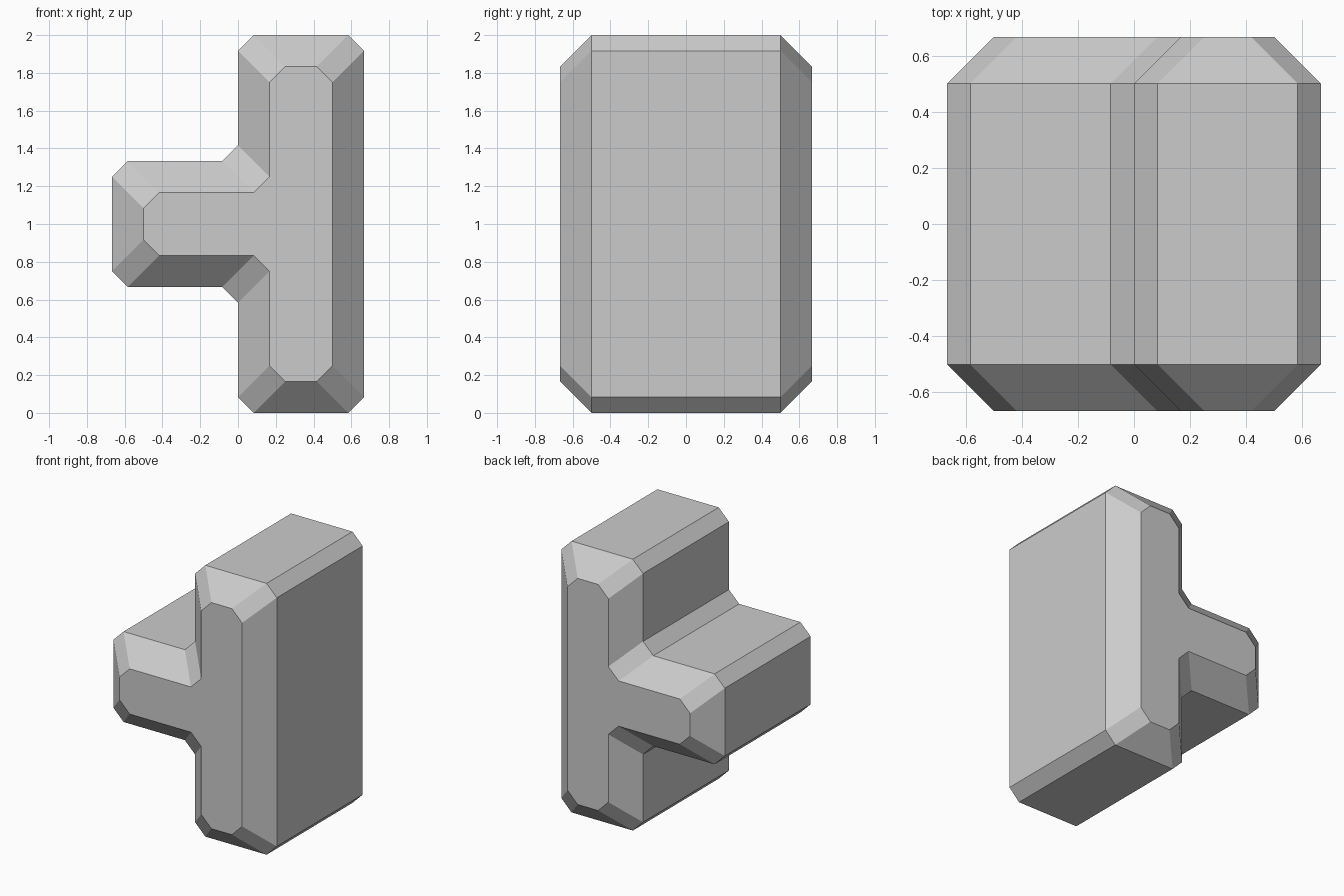
import bpy, bmesh
from mathutils import Vector

if "Cube" in bpy.data.objects:
    bpy.data.objects.remove(bpy.data.objects["Cube"])

T = 2 / 3      # arm thickness
CUT = T / 8    # corner chamfer
INSET = T / 4  # bevel towards the front and back caps

# Corners of the sideways T, each with its inward diagonal (x, z)
corners = [
    (T, 0, -1, 1), (T, 2, -1, -1), (0, 2, 1, -1), (0, 2 * T, 1, -1),
    (-T, 2 * T, 1, -1), (-T, T, 1, 1), (0, T, 1, 1), (0, 0, 1, 1),
]


def section(y, inset):
    """Chamfered T outline at depth y, shrunk by the inset."""
    pts = [Vector((x + dx * inset, y, z + dz * inset)) for x, z, dx, dz in corners]
    ring = []
    for i, p in enumerate(pts):
        for q in (pts[i - 1], pts[(i + 1) % len(pts)]):
            ring.append(p + (q - p).normalized() * CUT)
    return ring


# Loft through the four outlines and cap both ends
bm = bmesh.new()
rings = [[bm.verts.new(p) for p in section(y, s)]
         for y, s in ((-T, INSET), (-0.5, 0), (0.5, 0), (T, INSET))]
for a, b in zip(rings, rings[1:]):
    for i in range(len(a)):
        j = (i + 1) % len(a)
        bm.faces.new((a[i], a[j], b[j], b[i]))
bm.faces.new(rings[0])
bm.faces.new(rings[-1])
bmesh.ops.recalc_face_normals(bm, faces=bm.faces)

mesh = bpy.data.meshes.new("bevelled_t_block")
bm.to_mesh(mesh)
bm.free()
bpy.context.collection.objects.link(bpy.data.objects.new("bevelled_t_block", mesh))
